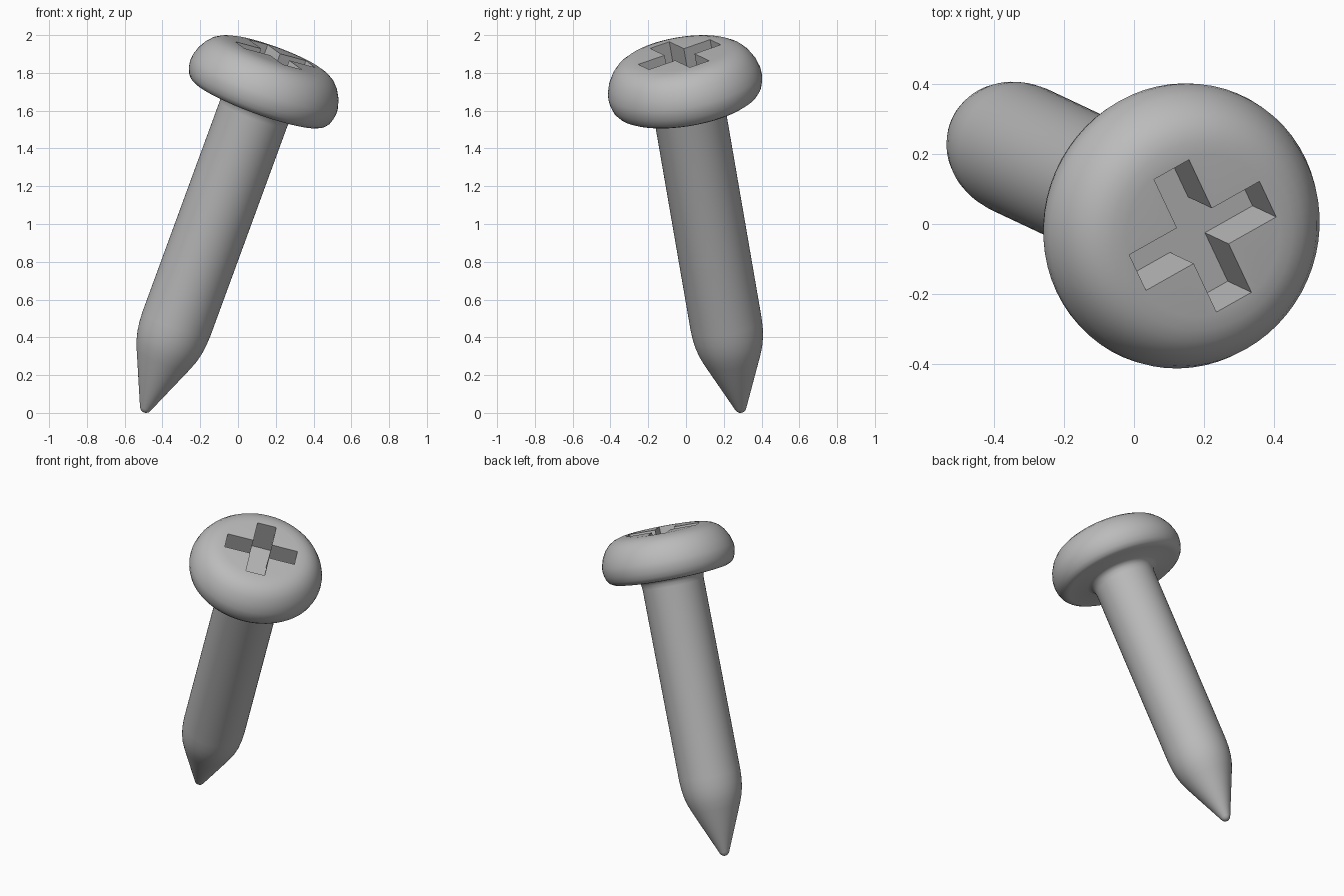
import bpy, bmesh, math
from mathutils import Matrix, Vector

if "Cube" in bpy.data.objects:
    bpy.data.objects.remove(bpy.data.objects["Cube"], do_unlink=True)

steel = bpy.data.materials.new("grey_steel")
steel.use_nodes = True
grey = (0.5, 0.5, 0.5, 1)
steel.diffuse_color = grey
steel.node_tree.nodes["Principled BSDF"].inputs["Base Color"].default_value = grey

# Tilted frame: the tip sits at the origin of the frame, the axis runs up to the head
axis = Vector((0.34, -0.16, 0.927)).normalized()
arm = Vector((0.85, 0.478, -0.225))
arm = (arm - axis * arm.dot(axis)).normalized()
side = axis.cross(arm)
frame = Matrix((arm, side, axis)).transposed().to_4x4()
frame.translation = (-0.498, 0.293, 0.002)


def add_object(name, bm):
    bmesh.ops.recalc_face_normals(bm, faces=bm.faces)
    bm.transform(frame)
    mesh = bpy.data.meshes.new(name)
    bm.to_mesh(mesh)
    bm.free()
    mesh.materials.append(steel)
    obj = bpy.data.objects.new(name, mesh)
    bpy.context.collection.objects.link(obj)
    return obj


def lathe(name, profile, steps=64):
    bm = bmesh.new()
    verts = [bm.verts.new((r, 0, z)) for r, z in profile]
    edges = [bm.edges.new(pair) for pair in zip(verts, verts[1:])]
    bmesh.ops.spin(bm, geom=verts + edges, cent=(0, 0, 0), axis=(0, 0, 1),
                   angle=math.tau, steps=steps)
    bmesh.ops.remove_doubles(bm, verts=bm.verts, dist=0.0005)
    return add_object(name, bm)


# Body profile: rounded tip, cone, shaft, fillet, pan head
tip = [(0, 0), (0.013, 0.003), (0.024, 0.011), (0.031, 0.024)]
shaft = [(0.15, 0.302), (0.169, 0.352), (0.181, 0.40), (0.188, 0.45),
         (0.191, 0.51), (0.191, 1.71)]
underside = [(0.195, 1.735), (0.206, 1.754), (0.228, 1.765), (0.345, 1.767)]
rim = [(0.364, 1.770), (0.382, 1.780), (0.398, 1.80), (0.408, 1.83),
       (0.412, 1.86), (0.41, 1.89), (0.396, 1.935), (0.372, 1.978),
       (0.343, 2.01), (0.31, 2.03), (0.275, 2.041), (0.235, 2.045), (0, 2.045)]
screw = lathe("screw_body", tip + shaft + underside + rim)

# Cross-shaped recess: outline of a plus, extruded through the head's top
reach, half = 0.22, 0.059
bm = bmesh.new()
outline = []
for i in range(4):
    turn = Matrix.Rotation(i * math.pi / 2, 3, "Z")
    for x, y in ((half, -half), (reach, -half), (reach, half)):
        outline.append(bm.verts.new(turn @ Vector((x, y, 1.845))))
base = bm.faces.new(outline)
top = bmesh.ops.extrude_face_region(bm, geom=[base])["geom"]
bmesh.ops.translate(bm, vec=(0, 0, 0.4),
                    verts=[v for v in top if isinstance(v, bmesh.types.BMVert)])
cutter = add_object("recess_cutter", bm)
cutter.hide_render = True

cut = screw.modifiers.new("cross_recess", "BOOLEAN")
cut.operation = "DIFFERENCE"
cut.solver = "EXACT"
cut.object = cutter

bpy.ops.object.select_all(action="DESELECT")
screw.select_set(True)
bpy.context.view_layer.objects.active = screw
bpy.ops.object.modifier_apply(modifier=cut.name)
bpy.data.objects.remove(cutter, do_unlink=True)
bpy.ops.object.shade_smooth_by_angle(angle=math.radians(35))
